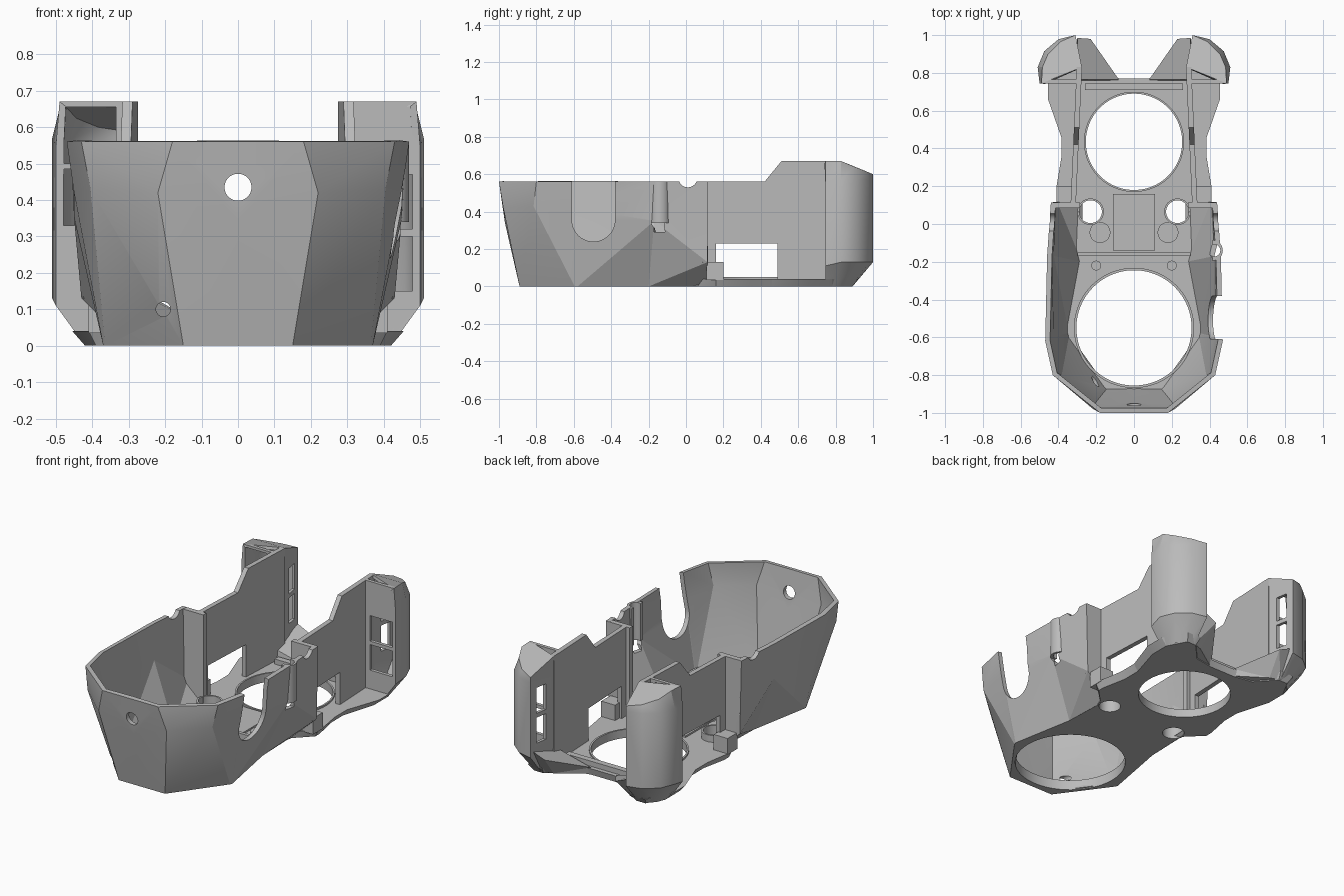
import bpy, bmesh, math
from mathutils import Matrix, Vector

if "Cube" in bpy.data.objects:
    bpy.data.objects.remove(bpy.data.objects["Cube"])

grey = bpy.data.materials.new("plain grey")
grey.use_nodes = True
grey.diffuse_color = (0.5, 0.5, 0.5, 1)
grey.node_tree.nodes["Principled BSDF"].inputs["Base Color"].default_value = (0.5, 0.5, 0.5, 1)


def make(name, bm):
    mesh = bpy.data.meshes.new(name)
    bm.to_mesh(mesh)
    bm.free()
    mesh.materials.append(grey)
    obj = bpy.data.objects.new(name, mesh)
    bpy.context.collection.objects.link(obj)
    return obj


def box(name, low, high):
    bm = bmesh.new()
    bmesh.ops.create_cube(bm, size=1)
    low, high = Vector(low), Vector(high)
    for v in bm.verts:
        v.co = (low + high) / 2 + v.co * (high - low)
    return make(name, bm)


def cylinder(name, centre, radius, depth, axis="Z", sides=48):
    turn = {"X": Matrix.Rotation(math.pi / 2, 4, "Y"),
            "Y": Matrix.Rotation(math.pi / 2, 4, "X"), "Z": Matrix()}[axis]
    bm = bmesh.new()
    bmesh.ops.create_cone(bm, cap_ends=True, segments=sides, radius1=radius,
                          radius2=radius, depth=depth,
                          matrix=Matrix.Translation(centre) @ turn)
    return make(name, bm)


def loft(name, loops, cap_top=False, cap_bottom=False, closed=False):
    """Join rings of equal length into flat triangles."""
    bm = bmesh.new()
    rings = [[bm.verts.new(p) for p in loop] for loop in loops]
    n = len(rings[0])
    for low, high in zip(rings, rings[1:]):
        for i in range(n if closed else n - 1):
            j = (i + 1) % n
            bm.faces.new((low[i], low[j], high[j]))
            bm.faces.new((low[i], high[j], high[i]))
    if cap_top:
        bm.faces.new(rings[-1])
    if cap_bottom:
        bm.faces.new(rings[0][::-1])
    return make(name, bm)


def mirror(obj):
    obj.modifiers.new("mirror", "MIRROR")


def shell(obj, thickness):
    mod = obj.modifiers.new("wall", "SOLIDIFY")
    mod.thickness = thickness
    mod.offset = -1


def finish(obj, cutters=(), angle=15):
    """Cut the openings, bake the modifiers, drop the cutters and shade."""
    for cutter in cutters:
        cutter.hide_render = True
        mod = obj.modifiers.new("cut", "BOOLEAN")
        mod.operation, mod.solver, mod.object = "DIFFERENCE", "EXACT", cutter
    graph = bpy.context.evaluated_depsgraph_get()
    graph.update()
    mesh = bpy.data.meshes.new_from_object(obj.evaluated_get(graph))
    obj.modifiers.clear()
    obj.data = mesh
    for cutter in cutters:
        bpy.data.objects.remove(cutter)
    bpy.ops.object.select_all(action="DESELECT")
    obj.select_set(True)
    bpy.context.view_layer.objects.active = obj
    bpy.ops.object.shade_smooth_by_angle(angle=math.radians(angle))


# Faceted front bowl, pinched inward at the waist
bottom = [(0, -.89, 0), (.15, -.89, 0), (.365, -.595, 0), (.37, -.58, 0), (.3, -.2, 0), (.29, .115, 0)]
middle = [(0, -.968, .34), (.22, -.977, .42), (.405, -.815, .43), (.45, -.6, .42), (.45, -.17, .35), (.43, .115, .13)]
rim = [(0, -1, .56), (.18, -1, .56), (.43, -.8, .56), (.47, -.62, .56), (.46, -.17, .56), (.44, .115, .56)]
bowl = loft("front_bowl", [bottom, middle, rim])
mirror(bowl)
shell(bowl, .026)
finish(bowl, [
    cylinder("notch_round", (.45, -.495, .355), .115, .4, "X"),
    box("notch_slot", (.25, -.61, .355), (.65, -.38, .7)),
    cylinder("front_hole", (0, -1, .435), .037, .3, "Y"),
    cylinder("small_front_hole", (-.205, -.87, .1), .02, .3, "Y", 24),
    cylinder("rim_dip", (0, .01, .58), .05, 2, "X", 32),
    cylinder("tube_bore", (.425, -.14, .45), .032, .32, "Z", 32),
    cylinder("side_hole", (.45, -.15, .345), .035, .2, "X", 32)])

# Cable tube on the side wall, open toward the inside
tube = cylinder("cable_tube", (.415, -.14, .45), .055, .22, "Z", 32)
finish(tube, [cylinder("bore", (.425, -.14, .45), .032, .4, "Z", 32),
              box("inner_trim", (.3, -.3, .2), (.415, .1, .7))])

# Floor plate with chamfered rear edges
half_low = [(.15, -.89), (.365, -.595), (.37, -.58), (.3, -.2), (.29, .06), (.39, .16), (.39, .2),
            (.36, .35), (.36, .46), (.42, .66), (.42, .78), (.36, .89), (.3, .89), (.2, .78), (.08, .76)]
half_high = [(.15, -.89), (.365, -.595), (.37, -.58), (.31, -.2), (.3, .06), (.41, .16), (.41, .2),
             (.385, .35), (.385, .46), (.455, .66), (.455, .78), (.38, .92), (.29, .92), (.19, .79), (.07, .77)]


def whole(half, z):
    return [(x, y, z) for x, y in half] + [(-x, y, z) for x, y in reversed(half)]


floor = loft("floor_plate", [whole(half_low, 0), whole(half_high, .04)], True, True, True)
finish(floor, [
    cylinder("front_opening", (0, -.55, 0), .305, .5, sides=96),
    cylinder("rear_opening", (0, .435, 0), .255, .5, sides=96),
    cylinder("screw_hole_a", (.23, .065, 0), .06, .5),
    cylinder("screw_hole_b", (-.23, .065, 0), .06, .5)])

# Collars around the openings
for name, x, y, outer, inner, top in (
        ("front_collar", 0, -.55, .318, .305, .06), ("rear_collar", 0, .435, .265, .255, .05),
        ("left_boss", .23, .065, .07, .06, .08), ("right_boss", -.23, .065, .07, .06, .08)):
    ring = cylinder(name, (x, y, top / 2 + .001), outer, top - .002, sides=96)
    finish(ring, [cylinder("bore", (x, y, 0), inner, 1, sides=96)])

# Raised centre details and rear cross ridge
box("centre_plate", (-.11, -.14, .03), (.11, .16, .05))
box("rear_ridge", (-.26, .71, .03), (.26, .745, .07))
box("centre_ridge", (-.3, -.17, .03), (.3, -.15, .075))
block = box("neck_block", (.32, .11, .035), (.41, .2, .13))
mirror(block)
finish(block)
for name, x, y, radius in (("post", .18, -.045, .055), ("pin", .2, -.22, .026)):
    part = cylinder(name, (x, y, .04), radius, .03)
    mirror(part)
    finish(part)

# Panels that close the bowl back to the arms
return_outline = [(.285, .02), (.3, .02), (.425, .13), (.44, .56), (.285, .56)]
return_panel = loft("return_panel", [[(x, y, z) for x, z in return_outline] for y in (.115, .085)],
                    True, True, True)
mirror(return_panel)
finish(return_panel)

# Upright rear arms, leaning toward the middle at the back, with a low window
profile = [(.1, .02), (.83, .02), (.83, .67), (.51, .67), (.42, .56), (.1, .56)]
arm = loft("rear_arm", [[(x - .045 * (y - .1), y, z) for y, z in profile] for x in (.308, .336)],
           True, True, True)
mirror(arm)
finish(arm, [box("window", (-1, .16, .04), (1, .49, .23))])

# Hollow rear pods with rounded backs, sloping roofs and inner slots
plan = [(.51, .83), (.475, .915), (.4, .978), (.31, 1), (.28, .83)]
pod = loft("rear_pod", [
    [(.42, .745, 0), (.42, .79, 0), (.4, .84, 0), (.36, .885, 0), (.31, .89, 0), (.29, .82, 0)],
    [(.5, .745, .11)] + [(x, y, .13) for x, y in plan],
    [(.5, .745, .55)] + [(x, y, .57) for x, y in plan],
    [(.49, .745, .67), (.485, .83, .67), (.455, .9, .64), (.39, .965, .615), (.31, 1, .6), (.276, .83, .67)]], True)
mirror(pod)
shell(pod, .022)
finish(pod, [box("slot", (s * .3 - .03, .885, z), (s * .3 + .03, .955, z + .15))
             for s in (-1, 1) for z in (.2, .375)], 32)

# Pod front panels with openings
panel_outline = [(.29, .02), (.42, .02), (.495, .11), (.495, .55), (.485, .67), (.285, .67)]
panel = loft("pod_front_panel", [[(x, y, z) for x, z in panel_outline] for y in (.765, .745)],
             True, True, True)
mirror(panel)
finish(panel, [
    box("upper_pocket", (-.48, .6, .5), (-.335, .9, .655)),
    box("middle_pocket", (-.48, .6, .33), (-.335, .9, .485)),
    box("left_pocket_a", (.335, .6, .32), (.48, .9, .47)),
    box("left_pocket_b", (.335, .6, .15), (.48, .9, .3))])

# Slanted guides between the pods and the floor
guide = loft("rear_guide", [
    [(.08, .755, .005), (.3, .755, .005), (.31, .89, .005), (.25, .87, .005)],
    [(.08, .765, .045), (.3, .765, .1), (.3, .985, .16), (.23, .98, .13)]], True, True, True)
mirror(guide)
finish(guide)
